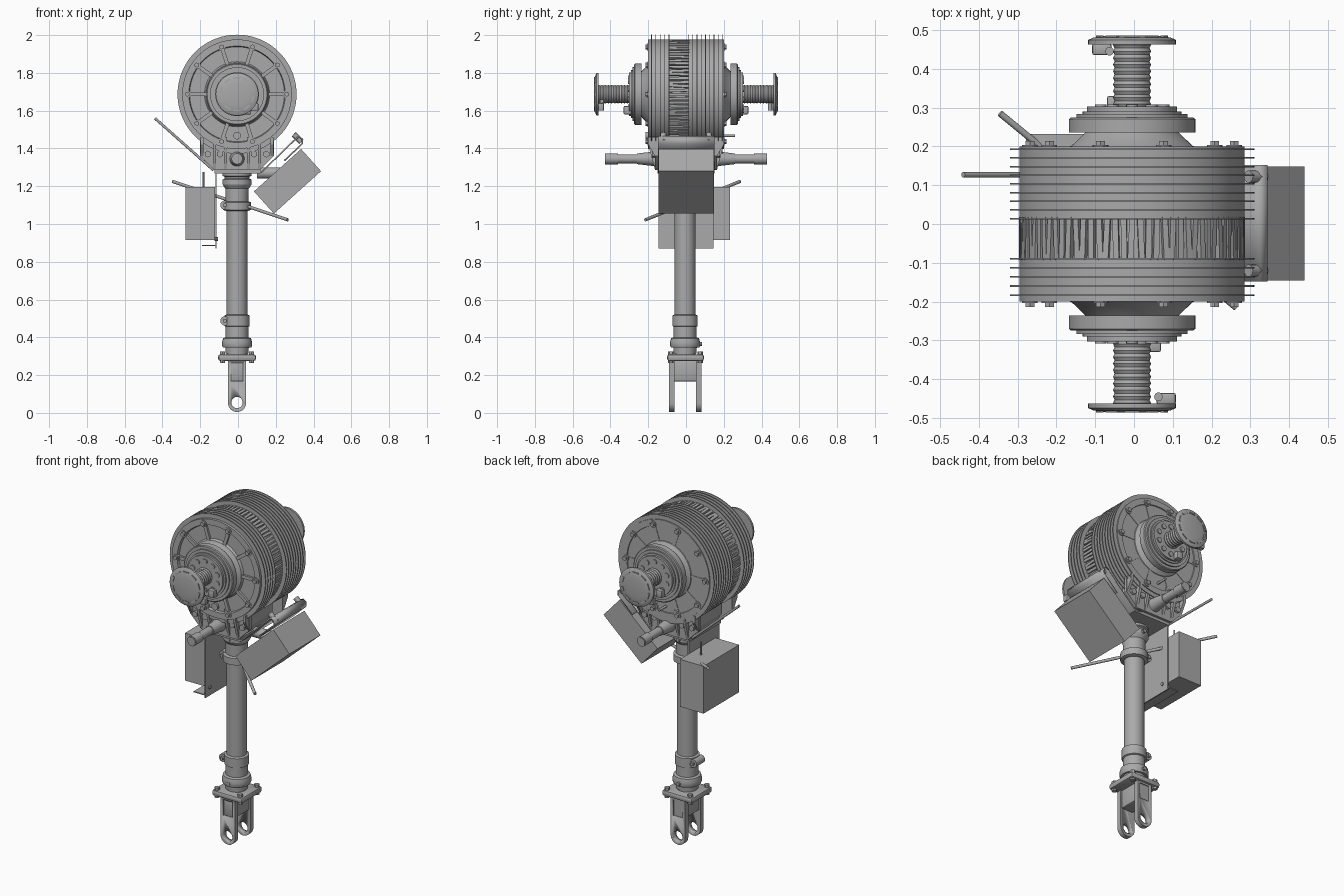
import bpy, bmesh, math
from mathutils import Vector, Matrix

cube = bpy.data.objects.get("Cube")
if cube:
    bpy.data.objects.remove(cube)

metal = bpy.data.materials.new("grey metal")
metal.use_nodes = True
metal.diffuse_color = (0.4, 0.4, 0.4, 1)
metal.node_tree.nodes["Principled BSDF"].inputs["Base Color"].default_value = (0.4, 0.4, 0.4, 1)

CX, CZ = -0.005, 1.687          # drum axis
POLE = Vector((-0.005, -0.005, 0))


def finish(name, bm):
    bmesh.ops.recalc_face_normals(bm, faces=bm.faces)
    mesh = bpy.data.meshes.new(name)
    bm.to_mesh(mesh)
    bm.free()
    mesh.materials.append(metal)
    mesh.shade_smooth()
    mesh.set_sharp_from_angle(angle=math.radians(30))
    ob = bpy.data.objects.new(name, mesh)
    bpy.context.collection.objects.link(ob)
    return ob


def box(name, x, y, z, bevel=0.0, turn=None):
    """Box from axis ranges, with an optional transform about the origin."""
    bm = bmesh.new()
    bmesh.ops.create_cube(bm, size=1)
    for v in bm.verts:
        v.co = Vector([(r[0] + r[1]) / 2 + c * (r[1] - r[0]) for r, c in zip((x, y, z), v.co)])
    if bevel:
        bmesh.ops.bevel(bm, geom=bm.edges[:], offset=bevel, segments=2, affect='EDGES', profile=0.5)
    if turn:
        bm.transform(turn)
    return finish(name, bm)


def lathe(name, profile, along_y=False, centre=POLE, steps=48):
    """Spin (radius, height) points about z, or about y through the drum centre."""
    bm = bmesh.new()
    rings = []
    for r, h in profile:
        ring = []
        for i in range(steps):
            a = math.tau * i / steps
            c, s = r * math.cos(a), r * math.sin(a)
            ring.append(bm.verts.new(Vector((c, h, s)) if along_y else Vector((c, s, h))))
        rings.append(ring)
    for a, b in zip(rings, rings[1:]):
        for i in range(steps):
            j = (i + 1) % steps
            bm.faces.new((a[i], a[j], b[j], b[i]))
    for ring in (rings[0], rings[-1]):
        bm.faces.new(ring)
    bm.transform(Matrix.Translation(Vector((CX, 0, CZ)) if along_y else centre))
    return finish(name, bm)


def rod(name, a, b, r, r2=None, steps=20):
    a, b = Vector(a), Vector(b)
    bm = bmesh.new()
    bmesh.ops.create_cone(bm, cap_ends=True, segments=steps, radius1=r,
                          radius2=r if r2 is None else r2, depth=(b - a).length)
    q = (b - a).to_track_quat('Z', 'Y')
    bm.transform(Matrix.Translation((a + b) / 2) @ q.to_matrix().to_4x4())
    return finish(name, bm)


def prism(name, outline, y0, y1):
    """Extrude an (x, z) outline along y."""
    bm = bmesh.new()
    face = bm.faces.new([bm.verts.new((x, y0, z)) for x, z in outline])
    ext = bmesh.ops.extrude_face_region(bm, geom=[face])["geom"]
    bmesh.ops.translate(bm, vec=(0, y1 - y0, 0), verts=[g for g in ext if isinstance(g, bmesh.types.BMVert)])
    return finish(name, bm)


def cut(target, cutter):
    mod = target.modifiers.new("cut", 'BOOLEAN')
    mod.object = cutter
    mod.solver = 'EXACT'
    cutter.hide_render = True
    cutter.hide_viewport = True


def about_axis(angle):
    return Matrix.Translation((CX, 0, CZ)) @ Matrix.Rotation(-angle, 4, 'Y')


def polar(r, angle, y):
    return Vector((CX + r * math.cos(angle), y, CZ + r * math.sin(angle)))


# Drum with recessed end faces, cooling fins and the winding band
lathe("drum_rear", [(0.14, 0.182), (0.25, 0.182), (0.255, 0.2), (0.29, 0.2), (0.29, 0.015), (0.14, 0.015)], True, steps=96)
lathe("drum_front", [(0.14, -0.182), (0.25, -0.182), (0.255, -0.2), (0.29, -0.2), (0.29, -0.09), (0.14, -0.09)], True, steps=96)
lathe("winding_core", [(0.276, -0.095), (0.276, 0.02)], True, steps=96)
for i in range(14):
    y = -0.183 + i * 0.0233 if i < 5 else 0.014 + (i - 5) * 0.0223
    lathe("cooling_fin", [(0.28, y - 0.002), (0.315, y - 0.002), (0.315, y + 0.002), (0.28, y + 0.002)], True, steps=96)
for i in range(84):
    turn = about_axis(math.tau * i / 84) @ Matrix.Rotation(0.05 * math.sin(i * 2.3), 4, 'X')
    box("winding_bar", (0.27, 0.291), (-0.092, 0.018), (-0.0075, 0.0075), turn=turn)

for s in (-1, 1):
    # End face spokes and rim bolts
    for i in range(10):
        a = math.tau * i / 10
        box("end_spoke", (0.14, 0.262), sorted((s * 0.178, s * 0.197)), (-0.01, 0.01), turn=about_axis(a))
        rod("rim_boss", polar(0.263, a, s * 0.18), polar(0.263, a, s * 0.204), 0.02)
        rod("rim_bolt", polar(0.263, a, s * 0.2), polar(0.263, a, s * 0.214), 0.013, steps=6)
    # Bearing hub, ribbed shaft and end flange
    hub = [(0.175, 0.18), (0.165, 0.198), (0.155, 0.202), (0.12, 0.236), (0.163, 0.236), (0.163, 0.27), (0.158, 0.274),
           (0.143, 0.274), (0.143, 0.283), (0.127, 0.283), (0.127, 0.29), (0.116, 0.29), (0.116, 0.302), (0.05, 0.302)]
    lathe("bearing_hub", [(r, s * y) for r, y in hub], True, steps=64)
    ribs = [(0.049 if i % 2 else 0.045, s * (0.3 + i * 0.0085)) for i in range(21)]
    lathe("ribbed_shaft", ribs, True, steps=32)
    lathe("end_flange", [(r, s * y) for r, y in ((0.05, 0.462), (0.113, 0.462), (0.113, 0.474), (0.1, 0.48), (0.06, 0.486))], True)
    for i in range(10):
        a = math.tau * (i + 0.5) / 10
        rod("hub_bolt", polar(0.085, a, s * 0.3), polar(0.085, a, s * 0.308), 0.015, steps=16)
        box("flange_tab", (0.083, 0.092), sorted((s * 0.476, s * 0.486)), (-0.018, 0.018), turn=about_axis(a))
    # Small clamps behind the flange and beside the hub
    sx = -s * 0.083
    box("flange_clamp", (sx - 0.025, sx + 0.025), sorted((s * 0.435, s * 0.465)), (1.6, 1.64), 0.006)
    rod("clamp_screw", (sx + 0.02 * s, s * 0.445, 1.6), (sx + 0.02 * s, s * 0.445, 1.66), 0.011)
    box("hub_clamp", (sx * 0.6 - 0.02, sx * 0.6 + 0.02), sorted((s * 0.29, s * 0.33)), (1.58, 1.625), 0.006)

    # Foot of the housing: end plate, ribs and corner bolts
    foot = [(-0.2, 1.46), (-0.2, 1.36), (-0.125, 1.285), (0.115, 1.285), (0.19, 1.36), (0.19, 1.46)]
    prism("foot_plate", foot, s * 0.145, s * 0.165)
    for x in (-0.19, -0.125, -0.065, 0.055, 0.115, 0.18):
        low = 1.36 if abs(x) > 0.15 else 1.29
        bm = bmesh.new()
        side = [bm.verts.new((x - 0.008, s * y, z)) for y, z in ((0.15, low), (0.165, low), (0.2, 1.42), (0.2, 1.46), (0.15, 1.46))]
        ext = bmesh.ops.extrude_face_region(bm, geom=[bm.faces.new(side)])["geom"]
        bmesh.ops.translate(bm, vec=(0.016, 0, 0), verts=[g for g in ext if isinstance(g, bmesh.types.BMVert)])
        finish("foot_rib", bm)
    for x in (-0.16, -0.095, 0.085, 0.15):
        rod("foot_bolt", (x, s * 0.16, 1.37), (x, s * 0.18, 1.37), 0.018, steps=6)
    # Cross pipe half
    rod("cross_pipe_sleeve", (CX, s * 0.14, 1.345), (CX, s * 0.26, 1.345), 0.042, 0.028)
    rod("cross_pipe", (CX, s * 0.1, 1.345), (CX, s * 0.43, 1.345), 0.024)
    rod("cross_pipe_end", (CX, s * 0.36, 1.345), (CX, s * 0.428, 1.345), 0.029)

prism("foot_block", [(-0.16, 1.46), (-0.16, 1.35), (-0.11, 1.275), (0.1, 1.275), (0.15, 1.35), (0.15, 1.46)], -0.11, 0.11)
box("foot_base", (-0.125, 0.12), (-0.15, 0.15), (1.268, 1.29))
rod("through_bolt", (CX, -0.2, 1.468), (CX, 0.26, 1.468), 0.007)
rod("bolt_head", (CX, -0.2, 1.468), (CX, -0.214, 1.468), 0.02)

# Pole with its collars and clamps
lathe("pole", [(0.055, 0.3), (0.055, 1.28)])
lathe("top_collar", [(0.055, 1.18), (0.068, 1.195), (0.077, 1.21), (0.077, 1.235), (0.066, 1.24), (0.066, 1.25), (0.077, 1.255), (0.077, 1.275)])
lathe("upper_sleeve", [(0.06, 1.11), (0.062, 1.2)])
lathe("upper_clamp", [(0.06, 1.07), (0.075, 1.075), (0.075, 1.115), (0.06, 1.12)])
lathe("lower_clamp", [(0.058, 0.455), (0.067, 0.46), (0.067, 0.515), (0.058, 0.52)])
lathe("lower_collar", [(0.06, 0.315), (0.062, 0.345), (0.074, 0.345), (0.079, 0.355), (0.079, 0.375), (0.074, 0.395), (0.06, 0.4)])
lathe("lower_sleeve", [(0.06, 0.39), (0.06, 0.46)])
for z in (1.1, 0.487):
    rod("clamp_lug", (-0.07, -0.045, z), (-0.07, 0.035, z), 0.024)
    rod("clamp_lug_bolt", (-0.07, -0.058, z), (-0.07, 0.048, z), 0.011, steps=6)
for z in (1.222, 0.365):
    for s in (-1, 1):
        rod("collar_screw", (POLE.x, s * 0.06, z), (POLE.x, s * 0.086, z), 0.011, steps=8)

# Base plate and fork
box("base_plate", (-0.105, 0.095), (-0.1, 0.095), (0.275, 0.31), 0.012)
for x in (-0.082, 0.072):
    for y in (-0.08, 0.075):
        rod("base_bolt", (x, y, 0.265), (x, y, 0.325), 0.015, steps=6)
arc = [(CX + 0.048 * math.cos(a), 0.053 + 0.048 * math.sin(a)) for a in [math.pi + math.pi * i / 16 for i in range(17)]]
block = box("fork_block", (-0.045, 0.035), (-0.082, 0.075), (0.165, 0.28), 0.01)
for s in (-1, 1):
    prong = prism("fork_prong", arc + [(CX + 0.048, 0.28), (CX - 0.048, 0.28)], -0.003 + s * 0.057, -0.003 + s * 0.086)
    cut(prong, rod("pin_hole_cutter", (CX, s * 0.03, 0.055), (CX, s * 0.12, 0.055), 0.03, steps=32))
    cut(prong, box("recess_cutter", (-0.036, 0.026), sorted((s * 0.077, s * 0.12)), (0.17, 0.265)))

# Slanted rods
rod("cross_rod", (-0.345, 0.285, 1.225), (0.263, -0.215, 1.022), 0.0085)
rod("stay_rod", (-0.44, 0.127, 1.56), (-0.13, 0.127, 1.285), 0.007)

# Hanging plate with a bottom lip, carrying an upright box
plate = box("hanging_plate", (-0.12, -0.113), (-0.145, 0.145), (0.87, 1.285))
box("hanging_lip", (-0.19, -0.113), (-0.145, 0.145), (0.884, 0.89))
for y in (-0.105, 0.105):
    rod("plate_bolt", (-0.125, y, 0.92), (-0.107, y, 0.92), 0.01, steps=12)
box("upright_box", (-0.278, -0.122), (-0.103, 0.232), (0.915, 1.197))
rod("box_stud", (-0.183, 0.12, 1.19), (-0.183, 0.12, 1.275), 0.005)

# Tilted bracket with a curled end, carrying a slanted box
slope = math.atan2(0.225, 0.25)
tilt = Matrix.Translation((0.19, 0, 1.055)) @ Matrix.Rotation(-slope, 4, 'Y')
box("slanted_box", (0, 0.336), (-0.145, 0.148), (0, 0.158), turn=tilt)
strip = [(0.07, 1.285), (0.125, 1.275), (0.31, 1.455), (0.325, 1.462), (0.34, 1.45), (0.34, 1.425), (0.245, 1.335)]
sheet = [(x, z) for x, z in strip] + [(x - 0.006, z - 0.004 if i == 6 else z + 0.008 - 0.016 * (i > 3)) for i, (x, z) in
                                     reversed(list(enumerate(strip)))]
bm = bmesh.new()
rows = [[bm.verts.new((x, y, z)) for x, z in strip] for y in (-0.148, 0.152)]
for i in range(len(strip) - 1):
    bm.faces.new((rows[0][i], rows[0][i + 1], rows[1][i + 1], rows[1][i]))
bracket = finish("tilted_bracket", bm)
thick = bracket.modifiers.new("thickness", 'SOLIDIFY')
thick.thickness = 0.008
thick.offset = 0
rod("bracket_spacer", (0.1, 0, 1.27), (0.24, 0, 1.27), 0.03)
for y in (-0.12, 0.122):
    rod("bracket_bolt", (0.295, y, 1.475), (0.335, y, 1.435), 0.016, steps=12)
